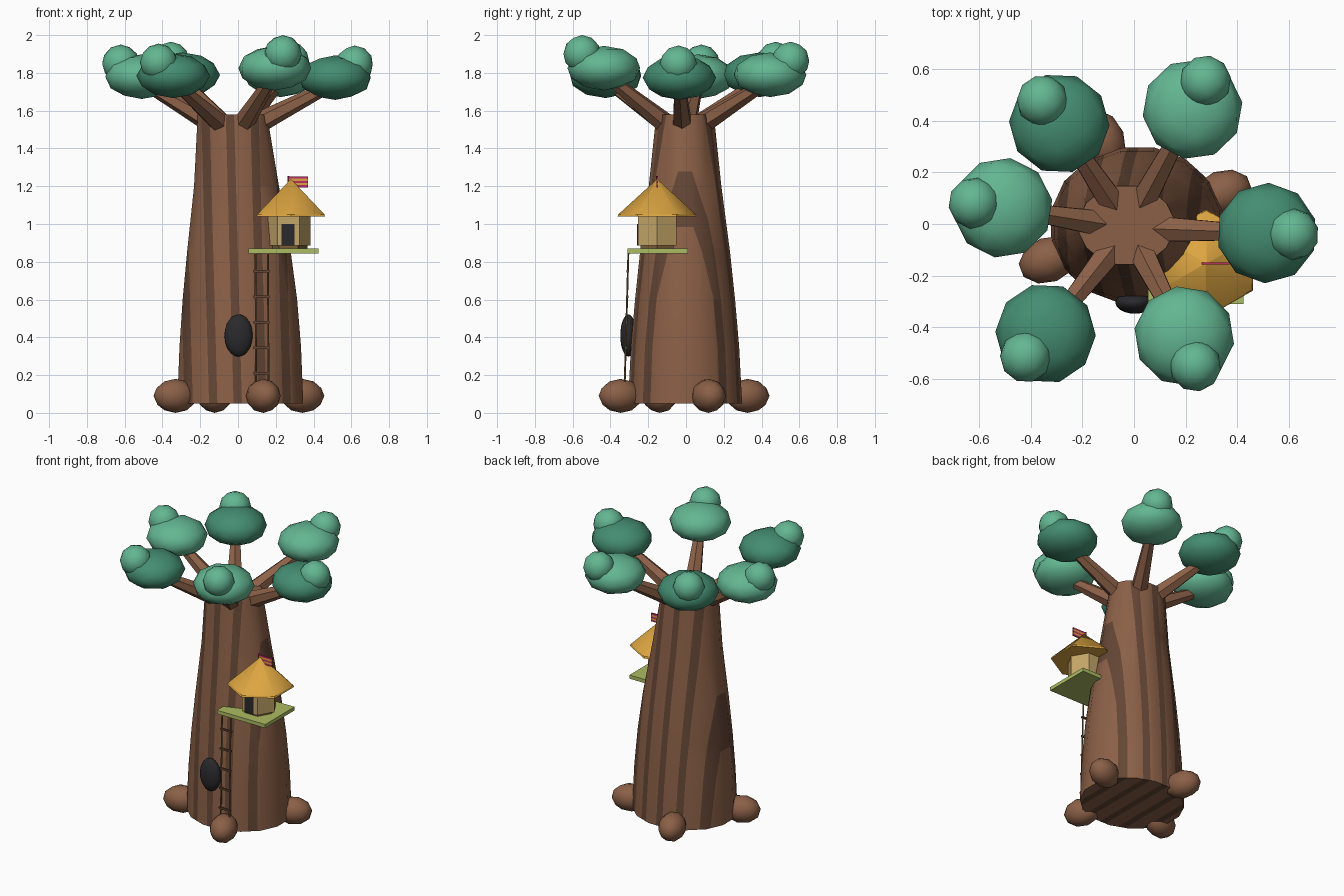
import bpy, bmesh, math
from mathutils import Vector, Matrix

if "Cube" in bpy.data.objects:
    bpy.data.objects.remove(bpy.data.objects["Cube"])


def material(name, r, g, b):
    lin = [((c / 255 + 0.055) / 1.055) ** 2.4 for c in (r, g, b)]
    m = bpy.data.materials.new(name)
    m.diffuse_color = (*lin, 1)
    m.use_nodes = True
    m.node_tree.nodes["Principled BSDF"].inputs["Base Color"].default_value = m.diffuse_color
    return m


BARK = material("bark brown", 139, 96, 71)
STRIPE = material("dark bark", 100, 70, 53)
LEAF = material("light leaf green", 99, 182, 146)
DARK_LEAF = material("dark leaf green", 68, 141, 113)
THATCH = material("thatch yellow", 220, 165, 65)
WALL = material("wall tan", 196, 165, 104)
DECK = material("deck green", 172, 188, 98)
BLACK = material("hollow black", 42, 42, 45)
PINK = material("flag pink", 190, 45, 100)
ROPE = material("rope brown", 120, 92, 52)


def finish(name, bm, mats, smooth=None):
    """Turn a bmesh into a named object."""
    bmesh.ops.recalc_face_normals(bm, faces=bm.faces)
    me = bpy.data.meshes.new(name)
    bm.to_mesh(me)
    bm.free()
    for m in mats:
        me.materials.append(m)
    ob = bpy.data.objects.new(name, me)
    bpy.context.collection.objects.link(ob)
    if smooth:
        bpy.ops.object.select_all(action='DESELECT')
        ob.select_set(True)
        bpy.context.view_layer.objects.active = ob
        bpy.ops.object.shade_smooth_by_angle(angle=math.radians(smooth))
    return ob


def box(name, center, size, mat):
    bm = bmesh.new()
    bmesh.ops.create_cube(bm, size=1, matrix=Matrix.Translation(center) @ Matrix.Diagonal((*size, 1)))
    return finish(name, bm, [mat])


def blob(name, center, radii, mat, subdiv=2, turn=0):
    bm = bmesh.new()
    mtx = Matrix.Translation(center) @ Matrix.Rotation(turn, 4, 'Z') @ Matrix.Diagonal((*radii, 1))
    bmesh.ops.create_icosphere(bm, subdivisions=subdiv, radius=1, matrix=mtx)
    return finish(name, bm, [mat], 60)


def rod(name, a, b, r1, r2, sides, mat, smooth=None, turn=0):
    """Tapered prism from point a to point b."""
    a, b = Vector(a), Vector(b)
    d = b - a
    bm = bmesh.new()
    mtx = Matrix.Translation((a + b) / 2) @ d.to_track_quat('Z', 'Y').to_matrix().to_4x4()
    bmesh.ops.create_cone(bm, cap_ends=True, segments=sides, radius1=r1, radius2=r2, depth=d.length,
                          matrix=mtx @ Matrix.Rotation(turn, 4, 'Z'))
    return finish(name, bm, [mat], smooth)


# Trunk: lofted oval rings (z, centre x, radius x, radius y)
RINGS = [(0.05, 0.012, 0.34, 0.308), (0.35, 0.012, 0.328, 0.292), (0.6, 0.01, 0.309, 0.27),
         (0.85, 0.005, 0.28, 0.243), (1.2, -0.008, 0.229, 0.196), (1.58, -0.03, 0.187, 0.155)]
N = 16
bm = bmesh.new()
loops = []
for z, cx, rx, ry in RINGS:
    angles = [(i + 0.5) * math.tau / N for i in range(N)]
    loops.append([bm.verts.new((cx + rx * math.cos(t), -0.005 + ry * math.sin(t), z)) for t in angles])
for low, high in zip(loops, loops[1:]):
    for i in range(N):
        j = (i + 1) % N
        bm.faces.new((low[i], low[j], high[j], high[i]))
bm.faces.new(loops[0][::-1])
bm.faces.new(loops[-1])

# Bark stripes: cut along leaning planes, then colour the bands
LEAN, PITCH, HALF = 0.027, 0.13, 0.022
for k in range(-3, 4):
    for side in (-HALF, HALF):
        bmesh.ops.bisect_plane(bm, geom=bm.verts[:] + bm.edges[:] + bm.faces[:], dist=1e-5,
                               plane_co=(k * PITCH + side, 0, 0), plane_no=(1, 0, LEAN))
for f in bm.faces:
    c = f.calc_center_median()
    u = (c.x + LEAN * c.z) / PITCH
    if abs(u - round(u)) * PITCH < HALF and c.z < 1.579:
        f.material_index = 1
finish("trunk", bm, [BARK, STRIPE], 40)

# Roots: four stretched lumps round the foot
for k in range(4):
    t = math.radians(21 + 90 * k)
    blob("root", (0.005 + 0.36 * math.cos(t), -0.01 + 0.36 * math.sin(t), 0.09),
         (0.12, 0.088, 0.09), BARK, 2, t)

# Branches, each with a leaf crown and a small tuft: crown x, y, z, tuft x, y, z, colour
CROWNS = [(-0.29, 0.39, 1.79, -0.355, 0.477, 1.865, DARK_LEAF),
          (0.227, 0.445, 1.79, 0.277, 0.554, 1.865, LEAF),
          (0.515, -0.035, 1.775, 0.617, -0.04, 1.845, DARK_LEAF),
          (0.195, -0.435, 1.825, 0.238, -0.55, 1.90, LEAF),
          (-0.343, -0.425, 1.785, -0.42, -0.515, 1.855, DARK_LEAF),
          (-0.51, 0.063, 1.78, -0.62, 0.08, 1.85, LEAF)]
hub = Vector((-0.02, -0.015, 1.50))
for x, y, z, tx, ty, tz, mat in CROWNS:
    tip = Vector((x, y, z - 0.03))
    out = Vector((x - hub.x, y - hub.y, 0)).normalized()
    rod("branch", hub + out * 0.06, tip, 0.06, 0.03, 6, BARK)
    turn = math.atan2(out.y, out.x)
    blob("leaf_crown", (x, y, z), (0.195, 0.195, 0.118), mat, 2, turn)
    blob("leaf_tuft", (tx, ty, tz), (0.1, 0.1, 0.1), LEAF, 2, turn)

# Dark hollow on the trunk front
blob("hollow", (0.003, -0.305, 0.41), (0.075, 0.043, 0.112), BLACK, 3)

# Tree house: deck, hexagonal room, door and roof
HX, HY = 0.267, -0.153
box("deck", (0.24, -0.15, 0.857), (0.37, 0.32, 0.025), DECK)
rod("room_base", (HX, HY, 0.865), (HX, HY, 0.89), 0.1, 0.1, 6, ROPE, turn=math.pi / 6)
walls = rod("room", (HX, HY, 0.885), (HX, HY, 1.06), 0.118, 0.118, 6, WALL)
walls.rotation_euler = (0, 0, 0)
# Turn the room so a flat wall faces the front
me = walls.data
if min(abs(v.co.x - HX) for v in me.vertices) < 0.01:
    me.transform(Matrix.Translation((HX, HY, 0)) @ Matrix.Rotation(math.pi / 6, 4, 'Z')
                 @ Matrix.Translation((-HX, -HY, 0)))
box("door", (0.265, HY - 0.1035, 0.943), (0.068, 0.008, 0.115), BLACK)
bm = bmesh.new()
for r1, r2, z, depth in ((0.21, 0.205, 1.045, 0.012), (0.205, 0.004, 1.143, 0.184)):
    bmesh.ops.create_cone(bm, cap_ends=True, segments=6, radius1=r1, radius2=r2, depth=depth,
                          matrix=Matrix.Translation((0.28, HY, z)))
if max(v.co.x for v in bm.verts) > 0.28 + 0.2:
    bmesh.ops.rotate(bm, verts=bm.verts, cent=(0.28, HY, 0), matrix=Matrix.Rotation(math.pi / 6, 3, 'Z'))
finish("roof", bm, [THATCH], 50)

# Striped flag on a short pole
rod("flag_pole", (HX, HY, 1.2), (HX, HY, 1.255), 0.006, 0.006, 6, PINK)
for k in range(5):
    box("flag_stripe", (0.318, HY, 1.2 + 0.0115 * k), (0.106, 0.008, 0.0115), THATCH if k % 2 else PINK)

# Ladder: two ropes and five rungs
for x in (0.092, 0.158):
    rod("ladder_rope", (x, -0.305, 0.85), (x + 0.004, -0.325, 0.14), 0.005, 0.005, 6, ROPE)
for k in range(5):
    z = 0.21 + 0.135 * k
    box("ladder_rung", (0.125, -0.325 + 0.028 * (z - 0.14), z), (0.085, 0.012, 0.012), STRIPE)
